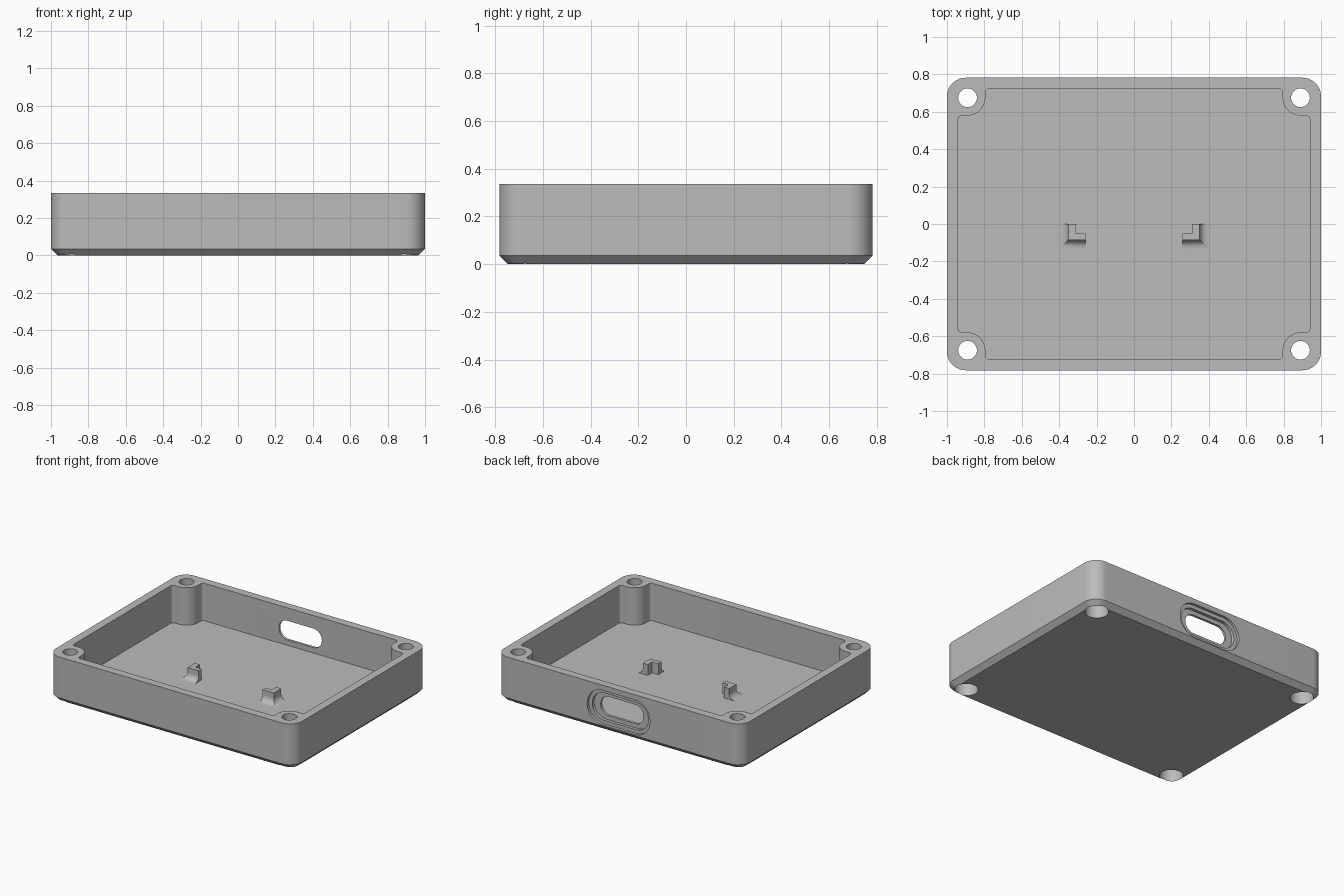
import bpy, bmesh, math

if "Cube" in bpy.data.objects:
    bpy.data.objects.remove(bpy.data.objects["Cube"])

HX, HY, H = 1.0, 0.782, 0.335      # half width, half depth, height
FLOOR, CH, R = 0.06, 0.035, 0.1    # floor level, bottom chamfer, corner radius
SX, SY = 0.89, 0.675               # screw position
SLOT_Z = 0.17

grey = bpy.data.materials.new("plain_grey")
grey.use_nodes = True
grey.diffuse_color = (0.5, 0.5, 0.5, 1)
grey.node_tree.nodes["Principled BSDF"].inputs["Base Color"].default_value = (0.5, 0.5, 0.5, 1)


def arc(cx, cy, r, a0, a1, n=12):
    angles = [math.radians(a0 + (a1 - a0) * i / n) for i in range(n + 1)]
    return [(cx + r * math.cos(a), cy + r * math.sin(a)) for a in angles]


def four_way(quarter):
    """Mirror a +x +y outline into a closed counter-clockwise loop."""
    half = quarter + [(-x, y) for x, y in reversed(quarter)]
    return half + [(-x, -y) for x, y in half]


def loft(name, layers):
    """Skin a stack of equal-length loops and cap both ends."""
    bm = bmesh.new()
    rings = [[bm.verts.new(p) for p in layer] for layer in layers]
    n = len(rings[0])
    for a, b in zip(rings, rings[1:]):
        for i in range(n):
            j = (i + 1) % n
            bm.faces.new((a[i], a[j], b[j], b[i]))
    bm.faces.new(rings[0][::-1])
    bm.faces.new(rings[-1])
    bmesh.ops.recalc_face_normals(bm, faces=bm.faces)
    mesh = bpy.data.meshes.new(name)
    bm.to_mesh(mesh)
    bm.free()
    mesh.materials.append(grey)
    obj = bpy.data.objects.new(name, mesh)
    bpy.context.collection.objects.link(obj)
    return obj


def select(obj):
    bpy.ops.object.select_all(action='DESELECT')
    obj.select_set(True)
    bpy.context.view_layer.objects.active = obj


def cut(target, cutter):
    cutter.hide_render = True
    mod = target.modifiers.new("cut", 'BOOLEAN')
    mod.operation, mod.solver, mod.object = 'DIFFERENCE', 'EXACT', cutter
    select(target)
    bpy.ops.object.modifier_apply(modifier=mod.name)
    bpy.data.objects.remove(cutter)


def at_z(loop, z):
    return [(x, y, z) for x, y in loop]


def pill(half_w, r, y):
    loop = four_way(arc(half_w - r, 0, r, 0, 90, 16)[1:])
    return [(x, y, z + SLOT_Z) for x, z in loop]


# Tray body with rounded corners and chamfered underside
def outline(inset):
    return four_way(arc(HX - R, HY - R, R - inset, 0, 90))


base = [(x, y) for x, y in four_way(arc(HX - R, HY - R, R - CH, 0, 90))]
tray = loft("tray", [at_z(base, 0), at_z(outline(0), CH), at_z(outline(0), H)])

# Cavity that leaves a rounded boss in every corner
boss = 0.095
quarter = (arc(0.92, SY - boss - 0.02, 0.02, 0, 90, 6)
           + arc(SX, SY, boss, -90, -180, 16)
           + arc(SX - boss - 0.02, 0.702, 0.02, 0, 90, 6))
cavity = four_way(quarter)
cut(tray, loft("cavity_cutter", [at_z(cavity, FLOOR), at_z(cavity, H + 0.1)]))

# Screw holes with wide head recesses below
for sx in (-1, 1):
    for sy in (-1, 1):
        for r, z0, z1 in ((0.05, -0.1, H + 0.1), (0.079, -0.1, 0.18)):
            ring = arc(sx * SX, sy * SY, r, 0, 360, 40)[:-1]
            cut(tray, loft("screw_cutter", [at_z(ring, z0), at_z(ring, z1)]))

# Stepped connector opening in the back wall
for half_w, r, y0 in ((0.255, 0.127, HY - 0.02), (0.228, 0.1, HY - 0.042), (0.175, 0.07, 0.6)):
    cut(tray, loft("slot_cutter", [pill(half_w, r, y0), pill(half_w, r, HY + 0.1)]))


# L-shaped board stops with a concave flare on the outer sides
def bracket_loop(side, o, z):
    pts = [(0.35 + o, 0), (0.31, 0), (0.31, -0.05),
           (0.26, -0.05), (0.26, -0.085 - o), (0.35 + o, -0.085 - o)]
    return [(side * x, y, z) for x, y in pts]


flare = 0.045
for side, label in ((1, "left"), (-1, "right")):
    layers = [bracket_loop(side, flare, FLOOR - 0.01)]
    for i in range(9):
        a = math.radians(90 * i / 8)
        layers.append(bracket_loop(side, flare * (1 - math.sin(a)),
                                   FLOOR + flare * (1 - math.cos(a))))
    layers.append(bracket_loop(side, 0, 0.14))
    stop = loft(label + "_board_stop", layers)
    select(stop)
    bpy.ops.object.shade_smooth_by_angle(angle=math.radians(30))

select(tray)
bpy.ops.object.shade_smooth_by_angle(angle=math.radians(30))
